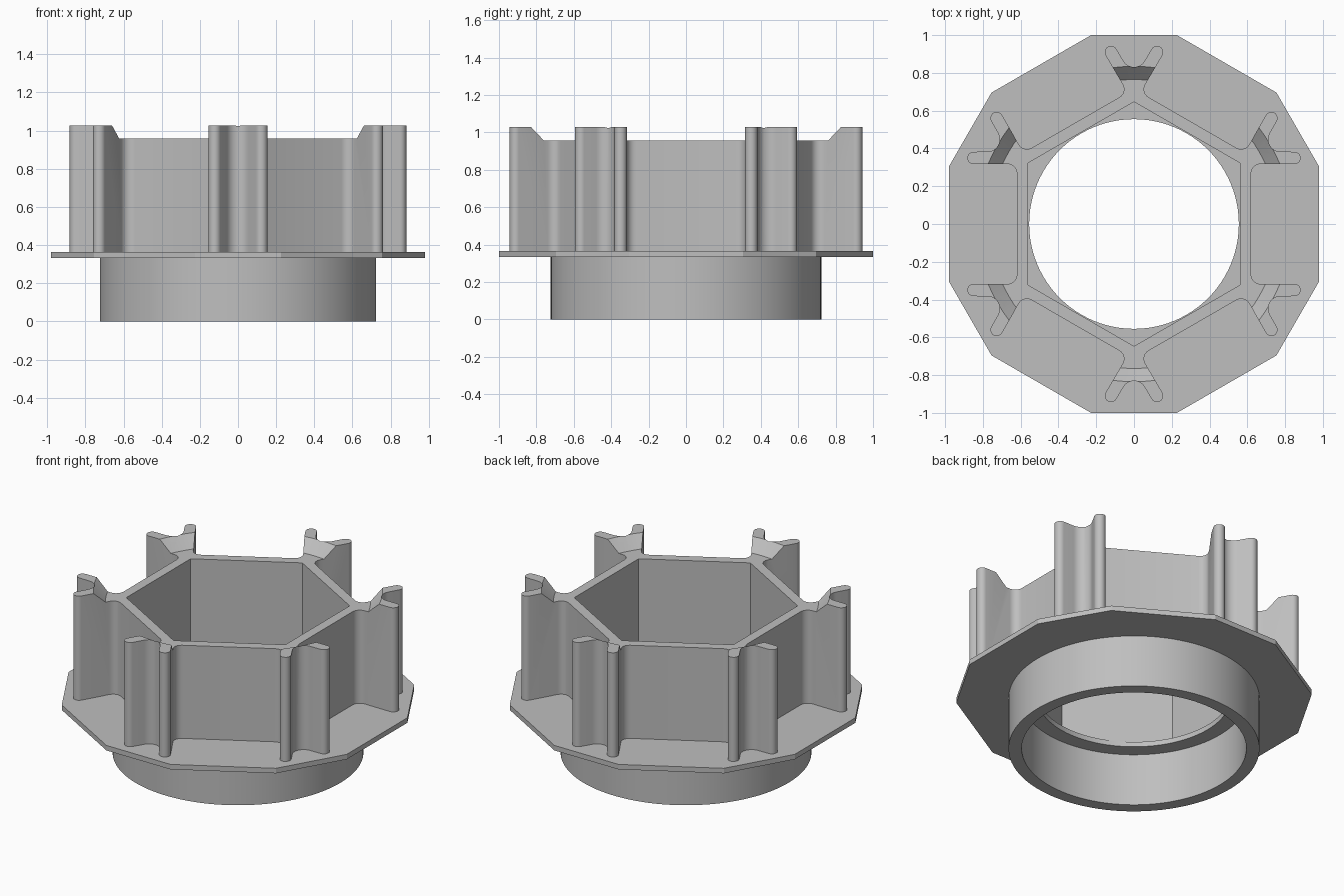
import bpy, bmesh, math
from mathutils import Matrix, Vector

cube = bpy.data.objects.get("Cube")
if cube:
    bpy.data.objects.remove(cube, do_unlink=True)

grey = bpy.data.materials.new("plain_grey")
grey.use_nodes = True
grey.diffuse_color = (0.52, 0.52, 0.52, 1)
grey.node_tree.nodes["Principled BSDF"].inputs["Base Color"].default_value = (0.52, 0.52, 0.52, 1)


def arc(cx, cy, r, a0, a1, n):
    """Points on an arc, angles in degrees."""
    angles = [math.radians(a0 + (a1 - a0) * i / n) for i in range(n + 1)]
    return [(cx + r * math.cos(a), cy + r * math.sin(a)) for a in angles]


def circle(r, n=96):
    return arc(0, 0, r, 0, 360, n)[:-1]


def around(points):
    """Repeat an outline piece six times about z."""
    out = []
    for k in range(6):
        turn = Matrix.Rotation(math.radians(60 * k), 2)
        out += [tuple(turn @ Vector(p)) for p in points]
    return out


def finish(name, bm):
    bmesh.ops.recalc_face_normals(bm, faces=bm.faces)
    mesh = bpy.data.meshes.new(name)
    bm.to_mesh(mesh)
    bm.free()
    mesh.materials.append(grey)
    obj = bpy.data.objects.new(name, mesh)
    bpy.context.collection.objects.link(obj)
    return obj


def extrude(name, loops, z0, z1):
    """Solid from an outer outline and an optional hole outline."""
    bm = bmesh.new()
    edges = []
    for loop in loops:
        vs = [bm.verts.new((x, y, z0)) for x, y in loop]
        edges += [bm.edges.new((vs[i - 1], vs[i])) for i in range(len(vs))]
    bmesh.ops.triangle_fill(bm, edges=edges, use_beauty=True, normal=(0, 0, 1))
    res = bmesh.ops.extrude_face_region(bm, geom=bm.faces[:], use_keep_orig=True)
    top = [g for g in res["geom"] if isinstance(g, bmesh.types.BMVert)]
    bmesh.ops.translate(bm, verts=top, vec=(0, 0, z1 - z0))
    return finish(name, bm)


def activate(obj):
    bpy.ops.object.select_all(action='DESELECT')
    obj.select_set(True)
    bpy.context.view_layer.objects.active = obj


FLANGE_BOTTOM, FLANGE_TOP = 0.333, 0.365
WALL_TOP, PRONG_TOP = 0.958, 1.028

# Lower round collar
collar = extrude("lower_collar", [circle(0.724), circle(0.648)], 0, FLANGE_BOTTOM)

# Twelve-sided flange with a round opening
corners = [(1.026 * math.cos(math.radians(a)), 1.026 * math.sin(math.radians(a)))
           for a in (-17.3, 17.3)]
flange = extrude("flange", [around(corners), circle(0.555)], FLANGE_BOTTOM, FLANGE_TOP)

# Hexagonal wall with a forked rib on each corner: fillet, rounded tip, half of the fork
half = (arc(0.103, 0.714, 0.05, 240, 150, 6)
        + arc(0.122, 0.910, 0.033, -30, 150, 10)
        + arc(0, 0.896, 0.065, 330, 270, 5))
rib = half + [(-x, y) for x, y in reversed(half[:-1])]
inner_hex = around([(0, 0.56 / math.cos(math.pi / 6))])
wall = extrude("hexagonal_wall_with_ribs", [around(rib), inner_hex], FLANGE_TOP, PRONG_TOP)

# Conical cutter lowers the wall and slopes the inside of the ribs
bm = bmesh.new()
slope = (0.835 - 0.765) / (PRONG_TOP - WALL_TOP)
depth = 0.11
bmesh.ops.create_cone(bm, cap_ends=True, segments=96, radius1=0.765,
                      radius2=0.765 + slope * depth, depth=depth,
                      matrix=Matrix.Translation((0, 0, WALL_TOP + depth / 2)))
cutter = finish("slope_cutter", bm)
cutter.hide_render = True
mod = wall.modifiers.new("top_cut", 'BOOLEAN')
mod.operation = 'DIFFERENCE'
mod.solver = 'EXACT'
mod.object = cutter
activate(wall)
bpy.ops.object.modifier_apply(modifier=mod.name)
bpy.data.objects.remove(cutter, do_unlink=True)

# Smooth the round surfaces, keep the edges sharp
for obj in (collar, flange, wall):
    activate(obj)
    bpy.ops.object.shade_smooth_by_angle(angle=math.radians(28))
